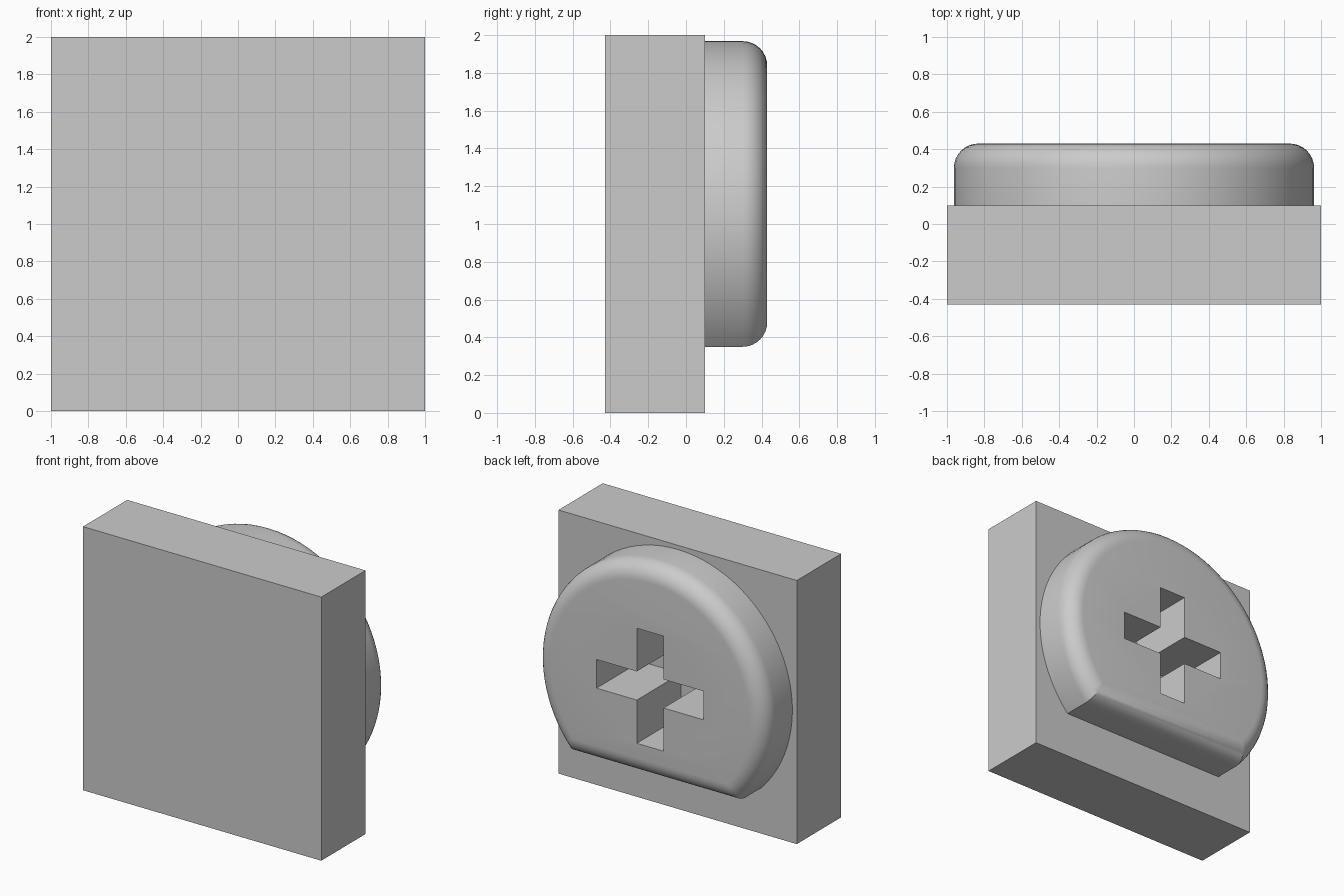
import bpy
import bmesh
from math import sin, cos, asin, pi, radians

if "Cube" in bpy.data.objects:
    bpy.data.objects.remove(bpy.data.objects["Cube"], do_unlink=True)

FRONT, SEAM, BACK = -0.43, 0.10, 0.43

grey = bpy.data.materials.new("light grey")
grey.use_nodes = True
grey.diffuse_color = (0.6, 0.6, 0.6, 1)
grey.node_tree.nodes["Principled BSDF"].inputs["Base Color"].default_value = (0.6, 0.6, 0.6, 1)


def prism(name, outline, y0, y1, rim=0.0):
    """Extrude an (x, z) outline from y0 to y1, rounding the back rim."""
    bm = bmesh.new()
    face = bm.faces.new([bm.verts.new((x, y0, z)) for x, z in outline])
    new = bmesh.ops.extrude_face_region(bm, geom=[face])["geom"]
    verts = [g for g in new if isinstance(g, bmesh.types.BMVert)]
    bmesh.ops.translate(bm, verts=verts, vec=(0, y1 - y0, 0))
    bmesh.ops.recalc_face_normals(bm, faces=bm.faces[:])
    if rim:
        edges = [e for e in bm.edges if all(abs(v.co.y - y1) < 1e-5 for v in e.verts)]
        bmesh.ops.bevel(bm, geom=edges, offset=rim, segments=8, profile=0.5, affect='EDGES')
    mesh = bpy.data.meshes.new(name)
    bm.to_mesh(mesh)
    bm.free()
    mesh.materials.append(grey)
    obj = bpy.data.objects.new(name, mesh)
    bpy.context.collection.objects.link(obj)
    return obj


# Square base plate
plate = prism("base_plate", [(-1, 0), (1, 0), (1, 2), (-1, 2)], FRONT, SEAM)

# Round button with a flat lower edge
radius, centre, flat = 0.963, 1.005, 0.35
start = asin((flat - centre) / radius)
steps = 64
arc = [start + (pi - 2 * start) * i / steps for i in range(steps + 1)]
button = prism("round_button",
               [(radius * cos(a), centre + radius * sin(a)) for a in arc],
               SEAM, BACK, rim=0.13)

# Cross-shaped socket, one quarter of the outline turned four times
arm, half, socket_z = 0.45, 0.112, 1.03
outline = []
x_z = [(arm, -half), (arm, half), (half, half)]
for _ in range(4):
    outline += [(x, socket_z + z * 0.97) for x, z in x_z]
    x_z = [(-z, x) for x, z in x_z]
cutter = prism("socket_cutter", outline, -0.10, BACK + 0.1)
cutter.hide_render = True

for obj in (plate, button):
    cut = obj.modifiers.new("socket", 'BOOLEAN')
    cut.operation = 'DIFFERENCE'
    cut.solver = 'EXACT'
    cut.object = cutter
    bpy.ops.object.select_all(action='DESELECT')
    obj.select_set(True)
    bpy.context.view_layer.objects.active = obj
    bpy.ops.object.modifier_apply(modifier=cut.name)
    bpy.ops.object.shade_smooth_by_angle(angle=radians(30))

bpy.data.objects.remove(cutter, do_unlink=True)
